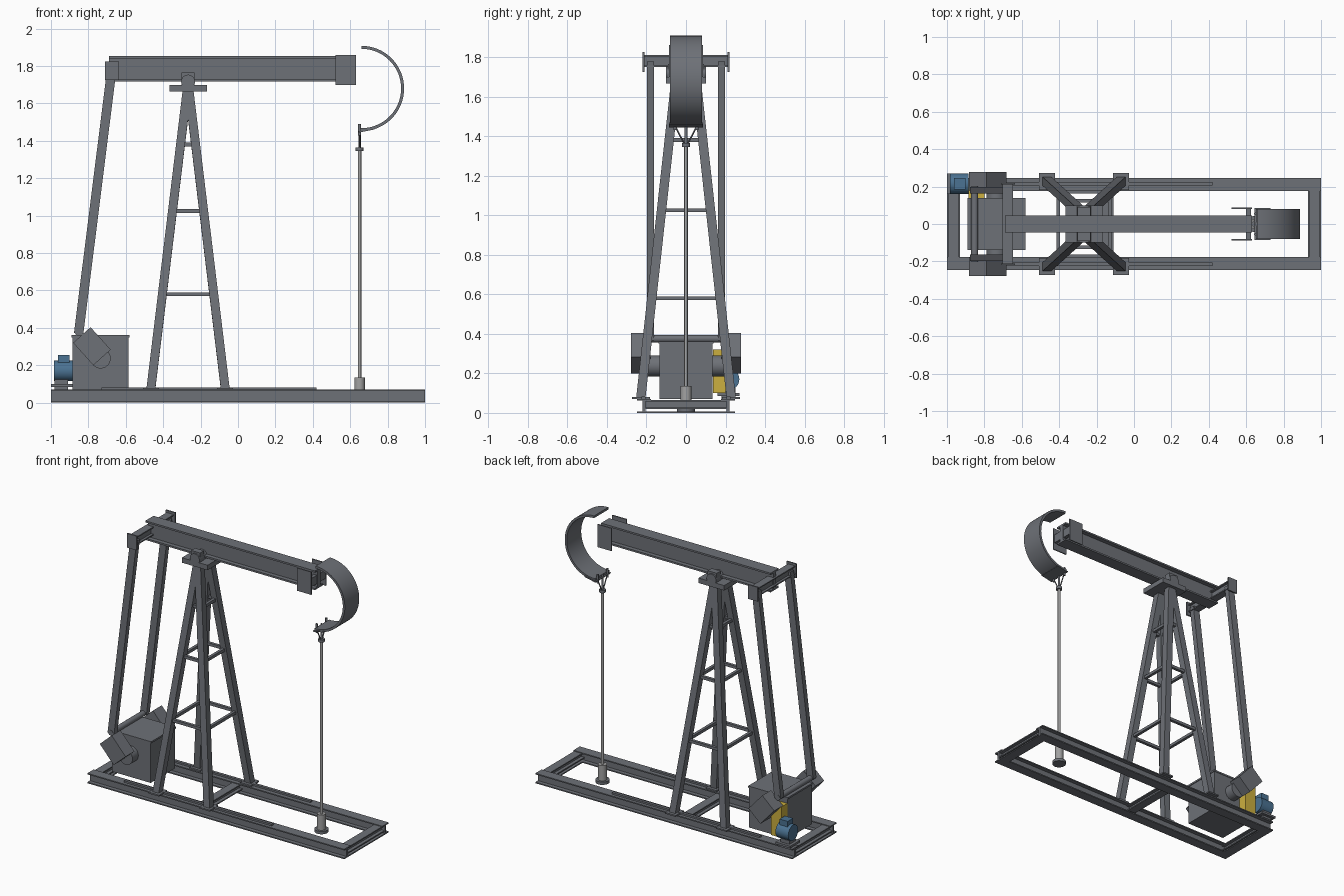
import bpy
import bmesh
import math
from mathutils import Vector, Matrix

cube = bpy.data.objects.get("Cube")
if cube:
    bpy.data.objects.remove(cube, do_unlink=True)


def material(name, rgb):
    m = bpy.data.materials.new(name)
    m.use_nodes = True
    m.diffuse_color = (*rgb, 1)
    m.node_tree.nodes["Principled BSDF"].inputs["Base Color"].default_value = (*rgb, 1)
    return m


steel = material("painted steel grey", (0.155, 0.165, 0.185))
bright = material("bare metal", (0.36, 0.36, 0.36))
blue = material("motor blue", (0.07, 0.17, 0.29))
yellow = material("guard yellow", (0.60, 0.43, 0.05))


def finish(name, bm, mat, smooth=False):
    bmesh.ops.recalc_face_normals(bm, faces=bm.faces)
    mesh = bpy.data.meshes.new(name)
    bm.to_mesh(mesh)
    bm.free()
    mesh.materials.append(mat)
    ob = bpy.data.objects.new(name, mesh)
    bpy.context.collection.objects.link(ob)
    if smooth:
        bpy.ops.object.select_all(action='DESELECT')
        ob.select_set(True)
        bpy.context.view_layer.objects.active = ob
        bpy.ops.object.shade_smooth_by_angle(angle=math.radians(40))
    return ob


def frame(a, b, up):
    """Matrix whose local z runs from a to b, placed at the midpoint."""
    a, b = Vector(a), Vector(b)
    d = (b - a).normalized()
    side = Vector(up).cross(d).normalized()
    rot = Matrix((side, d.cross(side), d)).transposed().to_4x4()
    return Matrix.Translation((a + b) / 2) @ rot, (b - a).length


def bar(name, a, b, w, h, up=(0, 0, 1), mat=steel):
    """Rectangular bar: w across, h along up."""
    m, length = frame(a, b, up)
    bm = bmesh.new()
    bmesh.ops.create_cube(bm, size=1, matrix=m @ Matrix.Diagonal((w, h, length, 1)))
    return finish(name, bm, mat)


def box(name, x, y, z, mat=steel):
    mid = (y[0] + y[1]) / 2, (z[0] + z[1]) / 2
    return bar(name, (x[0], *mid), (x[1], *mid), y[1] - y[0], z[1] - z[0], mat=mat)


def i_beam(name, a, b, w, h, flange, web):
    """Beam with an I-shaped section."""
    m, length = frame(a, b, (0, 0, 1))
    right = [(web / 2, h / 2 - flange), (w / 2, h / 2 - flange), (w / 2, h / 2)]
    upper = right + [(-x, y) for x, y in reversed(right)]
    ring = upper + [(-x, -y) for x, y in upper]
    bm = bmesh.new()
    face = bm.faces.new([bm.verts.new(m @ Vector((x, y, -length / 2))) for x, y in ring])
    ext = bmesh.ops.extrude_face_region(bm, geom=[face])
    moved = [v for v in ext["geom"] if isinstance(v, bmesh.types.BMVert)]
    bmesh.ops.translate(bm, verts=moved, vec=Vector(b) - Vector(a))
    return finish(name, bm, steel)


def rod(name, a, b, r, mat=steel, sides=24):
    up = (1, 0, 0) if abs(b[0] - a[0]) < 0.05 else (0, 0, 1)
    m, length = frame(a, b, up)
    bm = bmesh.new()
    bmesh.ops.create_cone(bm, cap_ends=True, segments=sides, radius1=r, radius2=r,
                          depth=length, matrix=m)
    return finish(name, bm, mat, True)


SIDES = (("right", -1), ("left", 1))

# Skid base
for tag, s in SIDES:
    i_beam("skid_rail_" + tag, (-1, s * .212, .035), (1, s * .212, .035), .07, .07, .008, .014)
    box("rail_strip_" + tag, (-.73, .42), (s * .215 - .01, s * .215 + .01), (.07, .082))
for tag, x in (("rear", -.965), ("middle", -.14), ("front", .965)):
    i_beam("skid_cross_" + tag, (x, -.212, .042), (x, .212, .042), .06, .045, .008, .014)
for tag, x in (("rear", -.965), ("front", .965)):
    box("end_plate_" + tag, (x - .035, x + .035), (-.247, .247), (0, .008))

# Four-legged post with rings of braces
CX = -.267


def leg_point(sx, sy, z):
    t = (z - .08) / 1.59
    return Vector((CX + sx * (.198 - .193 * t), sy * (.228 - .175 * t), z))


for sx in (-1, 1):
    for tag, sy in SIDES:
        end = "rear" if sx < 0 else "front"
        bar(f"post_leg_{end}_{tag}", leg_point(sx, sy, .075), leg_point(sx, sy, 1.67),
            .047, .047, (1, 0, 0))
        foot = leg_point(sx, sy, .08)
        box(f"foot_plate_{end}_{tag}", (foot.x - .042, foot.x + .042),
            (foot.y - .045, foot.y + .045), (.07, .08))
for i, z in enumerate((.58, 1.025, 1.38)):
    for s in (-1, 1):
        bar(f"brace_long_{i}", leg_point(-1, s, z), leg_point(1, s, z), .02, .02)
        bar(f"brace_cross_{i}", leg_point(s, -1, z), leg_point(s, 1, z), .02, .02)

# Centre bearing
box("bearing_plate", (CX - .1, CX + .1), (-.1, .1), (1.665, 1.70))
rod("bearing_shaft", (CX, -.1, 1.717), (CX, .1, 1.717), .037)
for tag, s in SIDES:
    box("bearing_block_" + tag, (CX - .035, CX + .035),
        (s * .068 - .022, s * .068 + .022), (1.70, 1.765))

# Walking beam with side plates
i_beam("walking_beam", (-.69, 0, 1.785), (.63, 0, 1.785), .09, .135, .012, .03)
for tag, s in SIDES:
    box("beam_cheek_" + tag, (.52, .63), (s * .083 - .004, s * .083 + .004), (1.70, 1.86))
box("cheek_spacer", (.60, .625), (-.08, .08), (1.75, 1.81))

# Curved head: a half ring of sheet
bm = bmesh.new()
rows = []
for i in range(41):
    a = math.radians(90 - 182 * i / 40)
    rows.append([bm.verts.new((.66 + r * math.cos(a), y, 1.68 + r * math.sin(a)))
                 for r, y in ((.212, -.08), (.228, -.08), (.228, .08), (.212, .08))])
for p, q in zip(rows, rows[1:]):
    for k in range(4):
        bm.faces.new((p[k], p[(k + 1) % 4], q[(k + 1) % 4], q[k]))
bm.faces.new(rows[0])
bm.faces.new(rows[-1])
finish("curved_head", bm, steel, True)
bar("head_lower_plate", (.645, 0, 1.448), (.73, 0, 1.465), .17, .008)

# Hanger and polished rod
WX = .65
for tag, s in SIDES:
    rod("hanger_pin_" + tag, (WX, s * .055, 1.43), (WX, s * .055, 1.49), .008, sides=12)
    rod("hanger_cable_" + tag, (WX, s * .055, 1.45), (WX, s * .008, 1.36), .004, sides=8)
rod("hanger_rod", (WX, 0, 1.35), (WX, 0, 1.47), .007, sides=12)
rod("carrier_clamp", (WX, 0, 1.345), (WX, 0, 1.365), .021)
rod("polished_rod", (WX, 0, .12), (WX, 0, 1.35), .009, bright, 16)
rod("wellhead_pipe", (WX, 0, .02), (WX, 0, .135), .028, bright)
rod("wellhead_flange", (WX, 0, .008), (WX, 0, .028), .045, steel)

# Rear equalizer and long connecting arms
i_beam("equalizer_beam", (-.675, -.21, 1.78), (-.675, .21, 1.78), .055, .06, .008, .02)
for tag, s in SIDES:
    box("equalizer_plate_" + tag, (-.71, -.637), (s * .215 - .005, s * .215 + .005), (1.725, 1.825))
    bar("connecting_arm_" + tag, (-.675, s * .18, 1.78), (-.852, s * .18, .37), .036, .05, (1, 0, 0))

# Gearbox, cranks and weights
box("gearbox", (-.885, -.585), (-.135, .135), (.07, .35))
box("gearbox_lid", (-.89, -.58), (-.138, .138), (.35, .362))
rod("crank_pin_bar", (-.852, -.2, .375), (-.852, .2, .375), .019)
rod("crank_shaft", (-.735, -.2, .237), (-.735, .2, .237), .054)
for tag, s in SIDES:
    bar("counterweight_" + tag, (-.835, s * .229, .362), (-.727, s * .229, .242), .098, .125)

# Motor and belt guard
box("motor_base", (-1, -.885), (.16, .27), (.085, .1))
box("motor_foot", (-.98, -.91), (.18, .25), (.07, .125))
rod("motor_body", (-.985, .215, .17), (-.885, .215, .17), .055, blue)
rod("motor_fan_cover", (-1, .215, .17), (-.985, .215, .17), .048, blue)
box("motor_terminal_box", (-.963, -.9), (.185, .245), (.21, .255), blue)
rod("motor_shaft", (-.89, .215, .17), (-.85, .215, .17), .015, bright)
box("belt_guard", (-.885, -.80), (.137, .2), (.1, .32), yellow)
